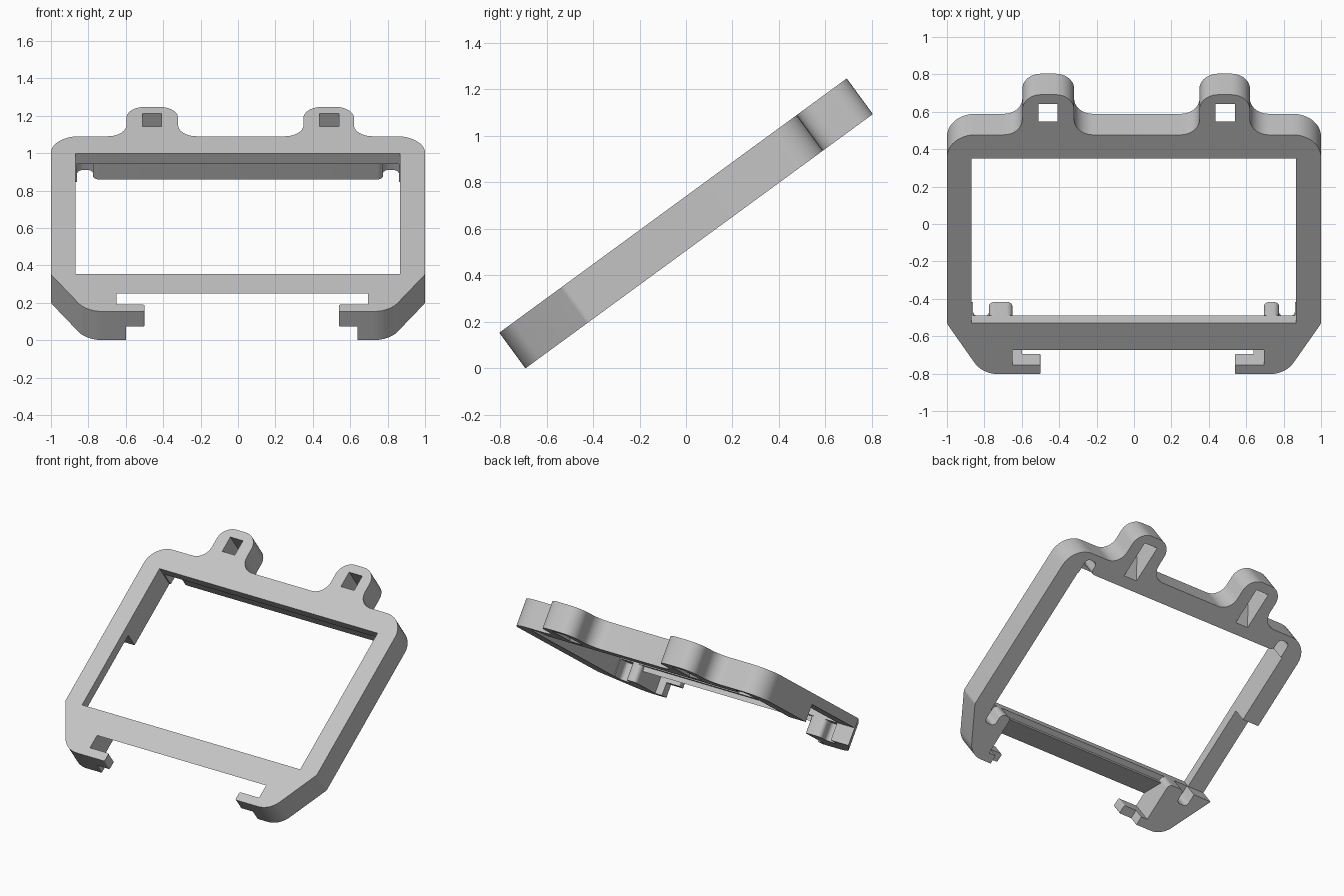
import bpy, bmesh, math
from mathutils import Vector

cube = bpy.data.objects.get("Cube")
if cube:
    bpy.data.objects.remove(cube)

TILT = math.radians(36.2)
THICK = 0.19
LIP = 0.068        # thickness of the lip in front of the rear recess
DEEP = -0.3        # cutters reach past the back face

grey = bpy.data.materials.new("light_grey")
grey.use_nodes = True
grey.diffuse_color = (0.55, 0.55, 0.55, 1)
grey.node_tree.nodes["Principled BSDF"].inputs["Base Color"].default_value = (0.55, 0.55, 0.55, 1)


def rounded(corners, steps=10):
    """Outline from (x, y, radius) corners, each replaced by an arc."""
    out = []
    for i, (x, y, r) in enumerate(corners):
        p = Vector((x, y))
        if r == 0:
            out.append(p)
            continue
        a = (Vector(corners[i - 1][:2]) - p).normalized()
        b = (Vector(corners[(i + 1) % len(corners)][:2]) - p).normalized()
        half = a.angle(b) / 2
        centre = p + (a + b).normalized() * (r / math.sin(half))
        start = p + a * (r / math.tan(half)) - centre
        end = p + b * (r / math.tan(half)) - centre
        sweep = start.angle_signed(end)
        for k in range(steps + 1):
            t = -sweep * k / steps
            c, s = math.cos(t), math.sin(t)
            out.append(centre + Vector((c * start.x - s * start.y, s * start.x + c * start.y)))
    return out


def prism(name, outline, low, high, across=False):
    """Extrude an outline through the thickness, or across the width."""
    place = (lambda p, h: (h, p[0], p[1])) if across else (lambda p, h: (p[0], p[1], h))
    bm = bmesh.new()
    face = bm.faces.new([bm.verts.new(place(p, low)) for p in outline])
    ext = bmesh.ops.extrude_face_region(bm, geom=[face])
    shift = Vector(place((0, 0), high - low))
    bmesh.ops.translate(bm, vec=shift, verts=[v for v in ext["geom"] if isinstance(v, bmesh.types.BMVert)])
    bmesh.ops.recalc_face_normals(bm, faces=bm.faces)
    mesh = bpy.data.meshes.new(name)
    bm.to_mesh(mesh)
    bm.free()
    ob = bpy.data.objects.new(name, mesh)
    bpy.context.collection.objects.link(ob)
    mesh.materials.append(grey)
    return ob


def box(name, x0, x1, y0, y1, low, high):
    return prism(name, [(x0, y0), (x1, y0), (x1, y1), (x0, y1)], low, high)


# Plate outline: clip legs, rounded shoulders and two mounting ears
TOP, EAR = 1.586, 1.852


def ear(x0, x1):
    return [(x0, TOP, 0.1), (x0, EAR, 0.1), (x1, EAR, 0.1), (x1, TOP, 0.1)]


outline = [(-0.5, 0, 0.01), (-0.81, 0, 0.15), (-1, 0.335, 0.04), (-1, TOP, 0.15)]
outline += ear(-0.597, -0.32) + ear(0.35, 0.62)
outline += [(1, TOP, 0.15), (1, 0.335, 0.04), (0.81, 0, 0.15), (0.54, 0, 0.01),
            (0.54, 0.062, 0.01), (0.695, 0.062, 0), (0.695, 0.161, 0),
            (-0.65, 0.161, 0), (-0.65, 0.062, 0), (-0.5, 0.062, 0.01)]
frame = prism("bezel_frame", rounded(outline), -THICK, 0)

# Screen opening and the rear recess with corner reliefs
cutters = [box("opening_cutter", -0.87, 0.865, 0.34, 1.43, DEEP, 0.1)]
recess = [(-0.86, 0.245, 0.03), (-0.775, 0.245, 0.03), (-0.775, 0.34, 0.03),
          (-0.65, 0.34, 0.03), (-0.65, 0.3, 0), (0.695, 0.3, 0), (0.695, 0.34, 0.03),
          (0.775, 0.34, 0.03), (0.775, 0.245, 0.03), (0.86, 0.245, 0.03),
          (0.86, 1.54, 0.03), (0.775, 1.54, 0.03), (0.775, 1.455, 0.03),
          (-0.775, 1.455, 0.03), (-0.775, 1.54, 0.03), (-0.86, 1.54, 0.03)]
cutters.append(prism("recess_cutter", rounded(recess, 6), DEEP, -LIP))

# Side access notch behind one rail
cutters.append(box("side_notch_cutter", -1.2, -0.8, 0.34, 0.94, DEEP, -LIP))

# Level underside of the lower bar
slope = math.tan(TILT)
bar = [(v, (0.161 - v) * slope) for v in (0.13, 0.5)] + [(0.13, -0.27)]
cutters.append(prism("bar_cutter", bar, -0.65, 0.695, across=True))

# Thin clip tips
for x0, x1 in ((-0.6, -0.4), (0.4, 0.64)):
    cutters.append(box("clip_cutter", x0, x1, -0.1, 0.1, DEEP, -0.1))

# Tapered ear slots, longer at the back
slot = [(1.79, 0.02), (1.79, -0.21), (1.515, -0.21), (1.69, 0.02)]
for x0, x1 in ((-0.51, -0.41), (0.435, 0.54)):
    cutters.append(prism("slot_cutter", slot, x0, x1, across=True))

bpy.ops.object.select_all(action="DESELECT")
bpy.context.view_layer.objects.active = frame
frame.select_set(True)
for cutter in cutters:
    cutter.hide_render = True
    mod = frame.modifiers.new(cutter.name, "BOOLEAN")
    mod.operation = "DIFFERENCE"
    mod.solver = "EXACT"
    mod.object = cutter
    bpy.ops.object.modifier_apply(modifier=mod.name)
for cutter in cutters:
    bpy.data.objects.remove(cutter)

bpy.ops.object.shade_smooth_by_angle(angle=math.radians(30))

# Lean the frame back on its lower edge
frame.rotation_euler.x = TILT
frame.location = (0, -0.803, THICK * math.cos(TILT))
